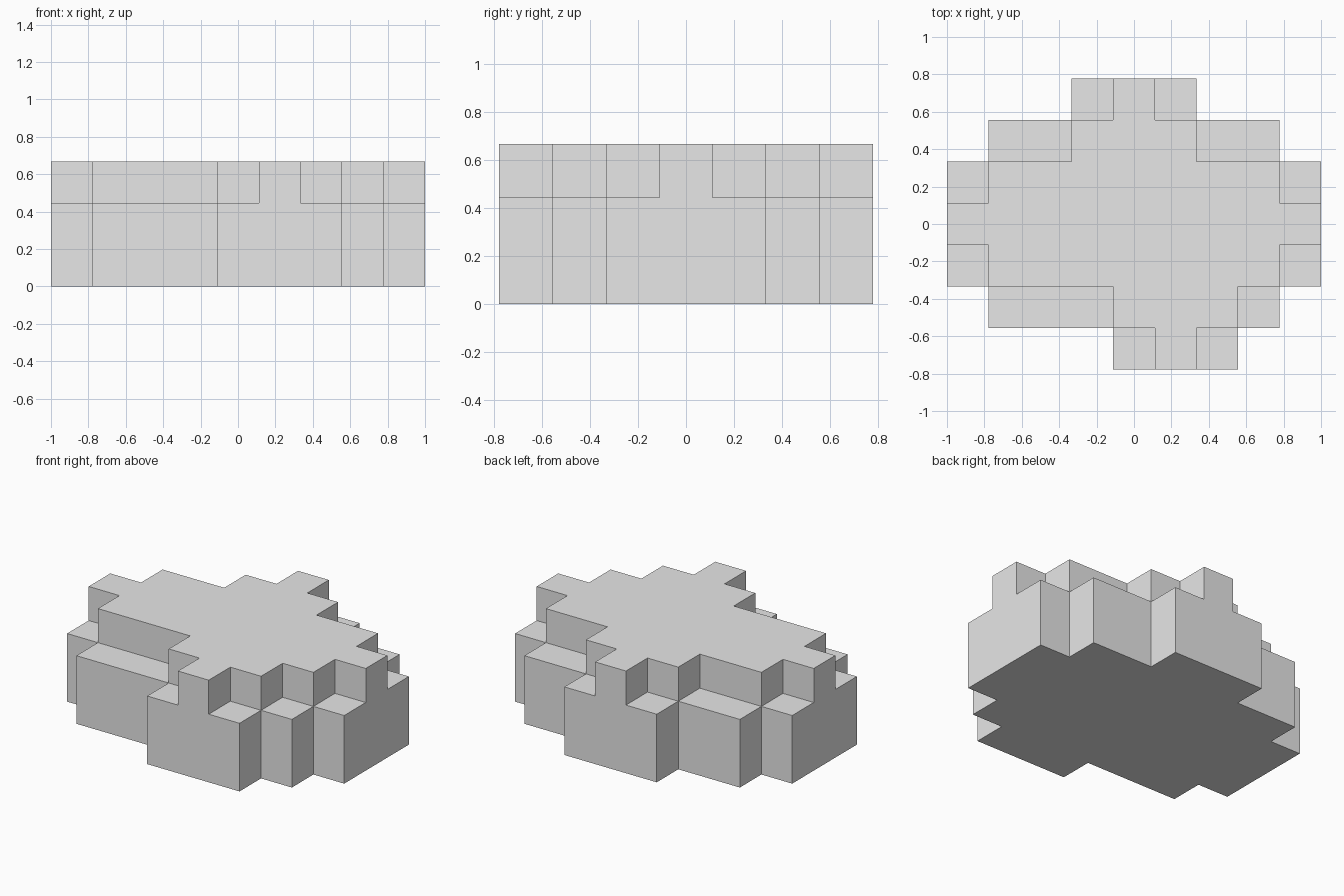
import bpy
import bmesh
import math
from mathutils import Vector, Matrix

cube = bpy.data.objects.get("Cube")
if cube:
    bpy.data.objects.remove(cube, do_unlink=True)

UNIT = 2 / 9

# Column range (first, last) of each row of blocks, from front to back
LOWER_ROWS = [(0, 2), (-3, 3), (-4, 4), (-4, 4), (-4, 4), (-3, 3), (-1, 1)]
UPPER_ROWS = [(1, 1), (0, 2), (-3, 3), (-4, 4), (-3, 3), (-1, 1), (0, 0)]
TIERS = [LOWER_ROWS, LOWER_ROWS, UPPER_ROWS]

stone = bpy.data.materials.new("light grey")
stone.use_nodes = True
grey = (0.8, 0.8, 0.8, 1)
stone.diffuse_color = grey
stone.node_tree.nodes["Principled BSDF"].inputs["Base Color"].default_value = grey


def filled_cells(tiers):
    """Block centres, with the rows centred front to back."""
    return {(x, y - 3, z)
            for z, rows in enumerate(tiers)
            for y, (first, last) in enumerate(rows)
            for x in range(first, last + 1)}


def add_side(bm, cell, axis, sign):
    """One square side of a block, wound to face outwards."""
    n = Vector((0, 0, 0))
    n[axis] = sign
    u = Vector((0, 0, 0))
    u[(axis + 1) % 3] = 1
    v = n.cross(u)
    centre = Vector(cell) + n / 2
    corners = [centre + (a * u + b * v) / 2
               for a, b in ((-1, -1), (1, -1), (1, 1), (-1, 1))]
    bm.faces.new([bm.verts.new(c) for c in corners])


# Outer skin of the stepped block, merged into large flat faces
cells = filled_cells(TIERS)
bm = bmesh.new()
for cell in sorted(cells):
    for axis in range(3):
        for sign in (-1, 1):
            neighbour = list(cell)
            neighbour[axis] += sign
            if tuple(neighbour) not in cells:
                add_side(bm, cell, axis, sign)
bmesh.ops.remove_doubles(bm, verts=bm.verts, dist=0.001)
bmesh.ops.dissolve_limit(bm, angle_limit=math.radians(1),
                         verts=bm.verts, edges=bm.edges)
bmesh.ops.translate(bm, verts=bm.verts, vec=(0, 0, 0.5))
bmesh.ops.transform(bm, verts=bm.verts, matrix=Matrix.Scale(UNIT, 4))

mesh = bpy.data.meshes.new("stepped_block")
bm.to_mesh(mesh)
bm.free()
mesh.materials.append(stone)
block = bpy.data.objects.new("stepped_block", mesh)
bpy.context.scene.collection.objects.link(block)
